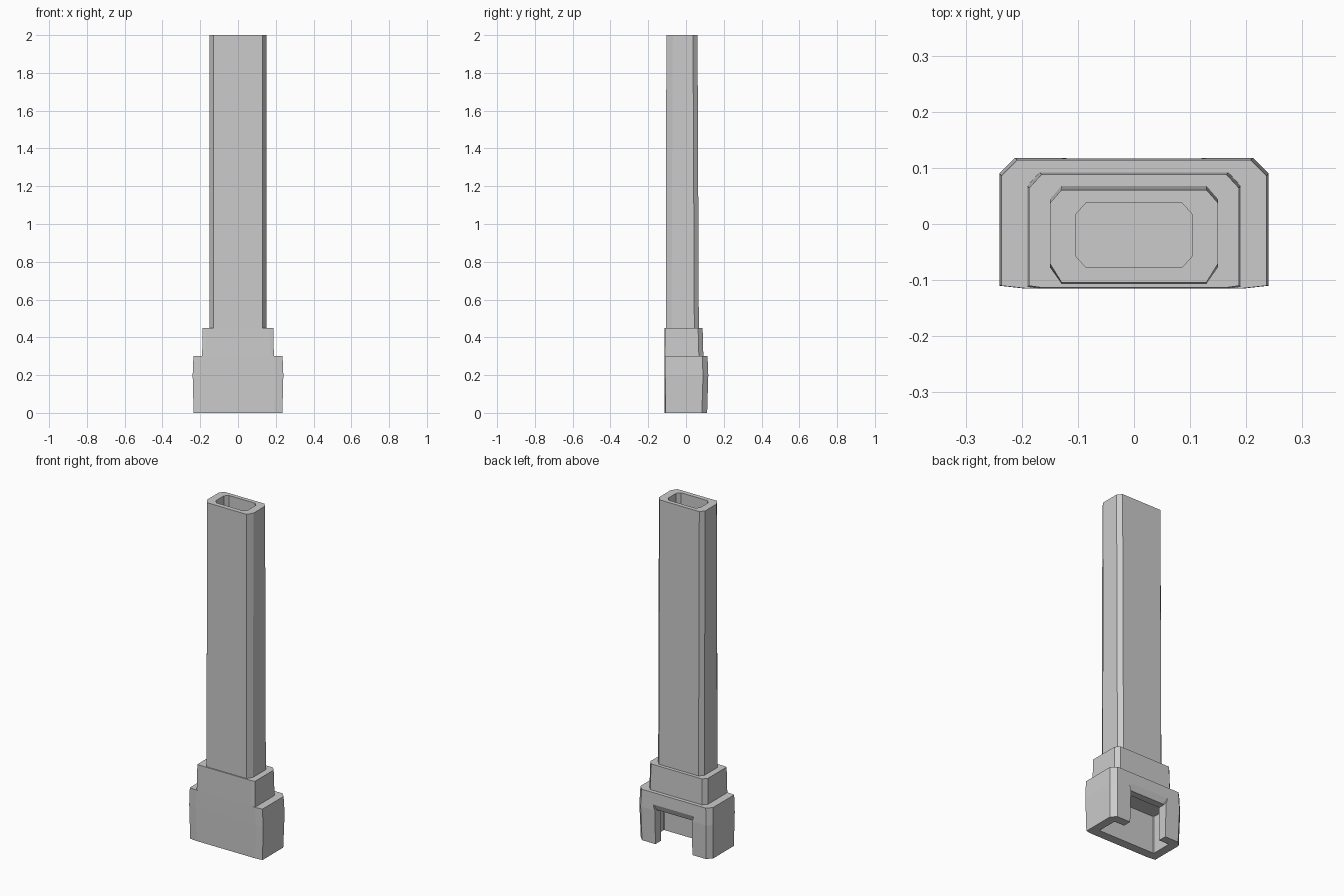
import bpy, bmesh

if "Cube" in bpy.data.objects:
    bpy.data.objects.remove(bpy.data.objects["Cube"])


def ring(bm, z, hx, yf, yb, front, back):
    """Octagonal outline: front/back are (x, y) corner cuts."""
    half = [(hx - front[0], yf), (hx, yf + front[1]),
            (hx, yb - back[1]), (hx - back[0], yb)]
    pts = half + [(-x, y) for x, y in reversed(half)]
    return [bm.verts.new((x, y, z)) for x, y in pts]


def loft(name, rows):
    """Closed solid through a stack of outlines."""
    bm = bmesh.new()
    rings = [ring(bm, *r) for r in rows]
    for a, b in zip(rings, rings[1:]):
        for i in range(8):
            j = (i + 1) % 8
            bm.faces.new((a[i], a[j], b[j], b[i]))
    bm.faces.new(rings[0][::-1])
    bm.faces.new(rings[-1])
    bmesh.ops.recalc_face_normals(bm, faces=bm.faces)
    mesh = bpy.data.meshes.new(name)
    bm.to_mesh(mesh)
    bm.free()
    ob = bpy.data.objects.new(name, mesh)
    bpy.context.collection.objects.link(ob)
    return ob


def carve(ob, cutter):
    cutter.hide_render = True
    mod = ob.modifiers.new("carve", 'BOOLEAN')
    mod.operation = 'DIFFERENCE'
    mod.solver = 'EXACT'
    mod.object = cutter
    bpy.context.view_layer.objects.active = ob
    bpy.ops.object.modifier_apply(modifier=mod.name)
    bpy.data.objects.remove(cutter)


# Hearth block, slightly bulging, with cut back corners
f, b = (0.045, 0.005), (0.028, 0.028)
base = loft("hearth_base", [
    (0.0, 0.235, -0.113, 0.112, f, b),
    (0.2, 0.24, -0.115, 0.118, f, b),
    (0.3, 0.236, -0.115, 0.114, f, b)])

# Hollow firebox, open underneath
tiny = (0.004, 0.004)
carve(base, loft("firebox_cutter", [
    (-0.1, 0.185, -0.06, 0.062, tiny, tiny),
    (0.22, 0.185, -0.06, 0.062, tiny, tiny)]))

# Fireplace mouth in the back, with a sloped lintel
carve(base, loft("mouth_cutter", [
    (-0.1, 0.12, 0.0, 0.2, tiny, tiny),
    (0.197, 0.12, 0.0, 0.2, tiny, tiny),
    (0.198, 0.12, 0.103, 0.2, tiny, tiny),
    (0.235, 0.135, 0.118, 0.2, tiny, tiny)]))

# Shoulder tier, flush with the front of the hearth
loft("shoulder", [
    (0.3, 0.19, -0.115, 0.092, (0.02, 0.003), (0.022, 0.024)),
    (0.45, 0.187, -0.113, 0.088, (0.02, 0.003), (0.022, 0.024))])

# Flue: outer wall up, over the rim and down into the shaft
c = (0.021, 0.024)
s = (0.018, 0.02)
loft("flue", [
    (0.45, 0.15, -0.107, 0.068, (0.021, 0.03), c),
    (2.0, 0.15, -0.104, 0.061, (0.021, 0.034), c),
    (2.0, 0.104, -0.077, 0.037, s, s),
    (1.75, 0.104, -0.077, 0.037, s, s)])
